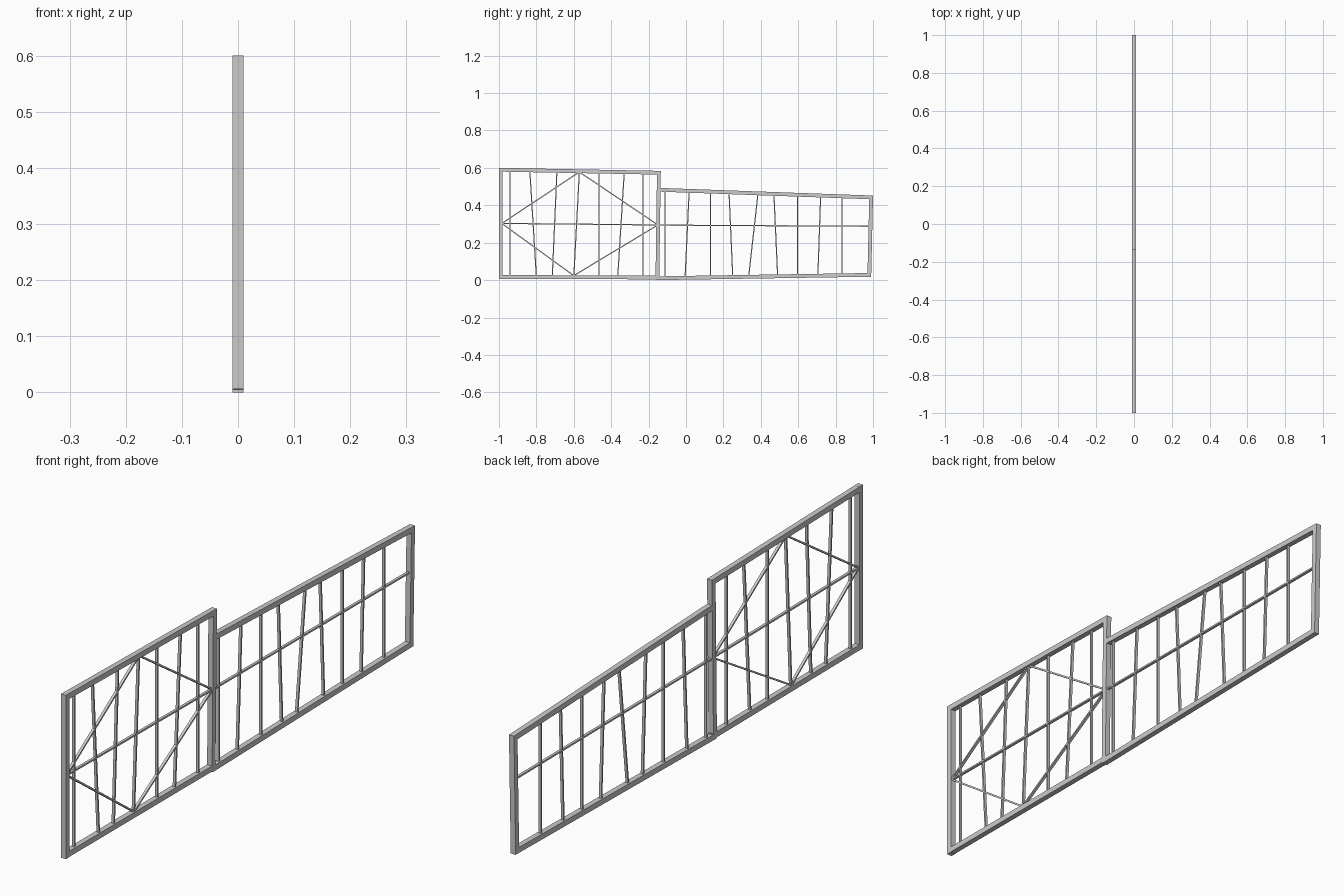
import bpy, bmesh
from mathutils import Vector

if "Cube" in bpy.data.objects:
    bpy.data.objects.remove(bpy.data.objects["Cube"])


def beam(name, a, b, width, depth):
    """Rectangular bar between two (y, z) points in the plane x = 0."""
    a, b = Vector(a), Vector(b)
    d = (b - a).normalized()
    n = Vector((-d.y, d.x)) * width / 2
    bm = bmesh.new()
    vs = [bm.verts.new((-depth / 2, p.x, p.y)) for p in (a - n, b - n, b + n, a + n)]
    face = bm.faces.new(vs)
    ext = bmesh.ops.extrude_face_region(bm, geom=[face])
    moved = [g for g in ext["geom"] if isinstance(g, bmesh.types.BMVert)]
    bmesh.ops.translate(bm, verts=moved, vec=(depth, 0, 0))
    bmesh.ops.recalc_face_normals(bm, faces=bm.faces)
    me = bpy.data.meshes.new(name)
    bm.to_mesh(me)
    bm.free()
    ob = bpy.data.objects.new(name, me)
    bpy.context.collection.objects.link(ob)


# Outer frame of both panels
W, D = 0.02, 0.02
frame = {
    "left_post": ((-0.99, 0.006), (-0.99, 0.60)),
    "middle_post": ((-0.153, 0.01), (-0.145, 0.58)),
    "right_post": ((0.98, 0.018), (0.99, 0.452)),
    "tall_top_rail": ((-0.998, 0.590), (-0.135, 0.574)),
    "low_top_rail": ((-0.143, 0.483), (0.998, 0.442)),
    "tall_bottom_rail": ((-0.998, 0.017), (-0.14, 0.014)),
    "low_bottom_rail": ((-0.16, 0.010), (0.985, 0.028)),
}
for name, (a, b) in frame.items():
    beam(name, a, b, W, D)

# Upright bars: (bottom y, top y)
tall = [(-0.94, -0.94), (-0.80, -0.835), (-0.715, -0.69), (-0.60, -0.57),
        (-0.465, -0.465), (-0.365, -0.33), (-0.23, -0.23)]
low = [(-0.113, -0.113), (-0.005, 0.017), (0.13, 0.13), (0.25, 0.23), (0.335, 0.385),
       (0.49, 0.47), (0.597, 0.597), (0.705, 0.72), (0.835, 0.835)]
T, TD = 0.006, 0.01
for i, (y0, y1) in enumerate(tall):
    beam(f"tall_bar_{i}", (y0, 0.017), (y1, 0.590 - (y1 + 1) * 0.0185), T, TD)
for i, (y0, y1) in enumerate(low):
    beam(f"low_bar_{i}", (y0, 0.013 + y0 * 0.0157), (y1, 0.478 - y1 * 0.036), T, TD)

# Horizontal wires through the middle
beam("tall_mid_bar", (-0.985, 0.303), (-0.15, 0.295), T, TD)
beam("low_mid_bar", (-0.15, 0.294), (0.985, 0.288), T, TD)

# Diamond brace in the tall panel
diamond = [(-0.985, 0.303), (-0.57, 0.578), (-0.15, 0.295), (-0.60, 0.024)]
for i in range(4):
    beam(f"diamond_brace_{i}", diamond[i], diamond[(i + 1) % 4], T, TD)

# Rest the lowest point on the ground
low_z = min(v.co.z for o in bpy.data.objects for v in o.data.vertices)
for o in bpy.data.objects:
    for v in o.data.vertices:
        v.co.z -= low_z
